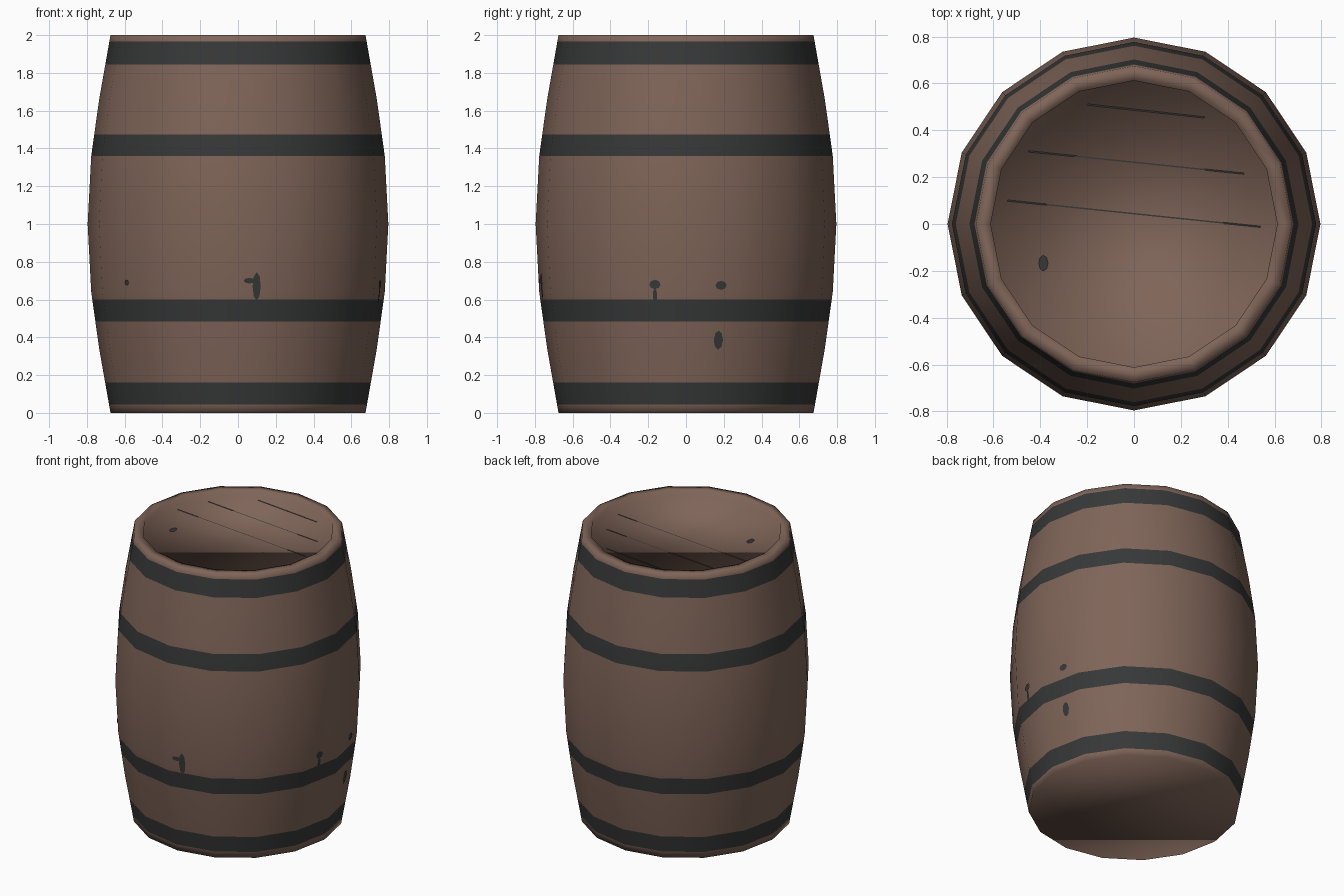
import bpy, bmesh, math
from mathutils import Vector

if "Cube" in bpy.data.objects:
    bpy.data.objects.remove(bpy.data.objects["Cube"])

SIDES = 16
SHAPE = [(0, .675), (.34, .735), (.64, .777), (1, .796), (1.36, .777), (1.66, .735), (2, .675)]
HOOPS = [(.045, .16), (.485, .6), (1.36, 1.475), (1.845, 1.965)]
RIM_R, LID_Z = .612, 1.96


def material(name, colour):
    m = bpy.data.materials.new(name)
    m.diffuse_color = (*colour, 1)
    m.use_nodes = True
    m.node_tree.nodes["Principled BSDF"].inputs["Base Color"].default_value = m.diffuse_color
    return m


wood = material("brown_wood", (.21, .128, .097))
iron = material("dark_iron", (.038, .039, .040))


def radius(z):
    for (z0, r0), (z1, r1) in zip(SHAPE, SHAPE[1:]):
        if z <= z1:
            return r0 + (r1 - r0) * (z - z0) / (z1 - z0)
    return SHAPE[-1][1]


def corner(i, r, z):
    a = 2 * math.pi * i / SIDES
    return Vector((r * math.cos(a), r * math.sin(a), z))


def make_object(name, bm, mats):
    me = bpy.data.meshes.new(name)
    bm.to_mesh(me)
    bm.free()
    for m in mats:
        me.materials.append(m)
    ob = bpy.data.objects.new(name, me)
    bpy.context.collection.objects.link(ob)
    return ob


# barrel body: rings up the outside, over the rim and down to the recessed lid
heights = sorted({z for z, r in SHAPE} | {z for h in HOOPS for z in h})
rings = [(radius(z), z) for z in heights] + [(RIM_R, 2), (RIM_R, LID_Z)]
bm = bmesh.new()
loops = [[bm.verts.new(corner(i, r, z)) for i in range(SIDES)] for r, z in rings]
for k, (a, b) in enumerate(zip(loops, loops[1:])):
    mid = (rings[k][1] + rings[k + 1][1]) / 2
    on_hoop = k < len(heights) - 1 and any(lo < mid < hi for lo, hi in HOOPS)
    for i in range(SIDES):
        j = (i + 1) % SIDES
        f = bm.faces.new((a[i], a[j], b[j], b[i]))
        f.material_index = int(on_hoop)
bm.faces.new(loops[0][::-1])
bm.faces.new(loops[-1])
for f in bm.faces:
    f.smooth = True
make_object("barrel_body", bm, [wood, iron])

# dark stains just above the body: (side number, position along side, height, half width, half height)
STAINS = [(12, .33, .67, .022, .075), (12, .2, .7, .03, .015), (9, .8, .69, .02, .016),
          (15, .45, .68, .03, .025), (15, .45, .62, .012, .04),
          (0, .62, .675, .03, .024), (0, .6, .385, .026, .05)]
bm = bmesh.new()
for side, u, z, w, h in STAINS:
    pts = []
    for s in range(8):
        t = 2 * math.pi * s / 8
        pz = z + h * math.sin(t)
        pu = u + w * math.cos(t) / .305
        r = radius(pz) + .005
        pts.append(bm.verts.new(corner(side, r, pz).lerp(corner(side + 1, r, pz), pu)))
    bm.faces.new(pts)
make_object("wall_stains", bm, [iron])

# thin plank gaps and a small stain on the lid
GAPS = [(-.2, .51, .3, .455), (-.45, .31, .47, .215), (-.54, .1, .54, -.012)]
bm = bmesh.new()
for x0, y0, x1, y1 in GAPS:
    bm.faces.new([bm.verts.new((x, y + d, LID_Z + .003)) for x, y, d in
                  ((x0, y0, -.003), (x1, y1, -.003), (x1, y1, .003), (x0, y0, .003))])
bm.faces.new([bm.verts.new((-.387 + .02 * math.cos(t * math.pi / 4),
                            -.167 + .034 * math.sin(t * math.pi / 4), LID_Z + .003)) for t in range(8)])
make_object("lid_marks", bm, [iron])
